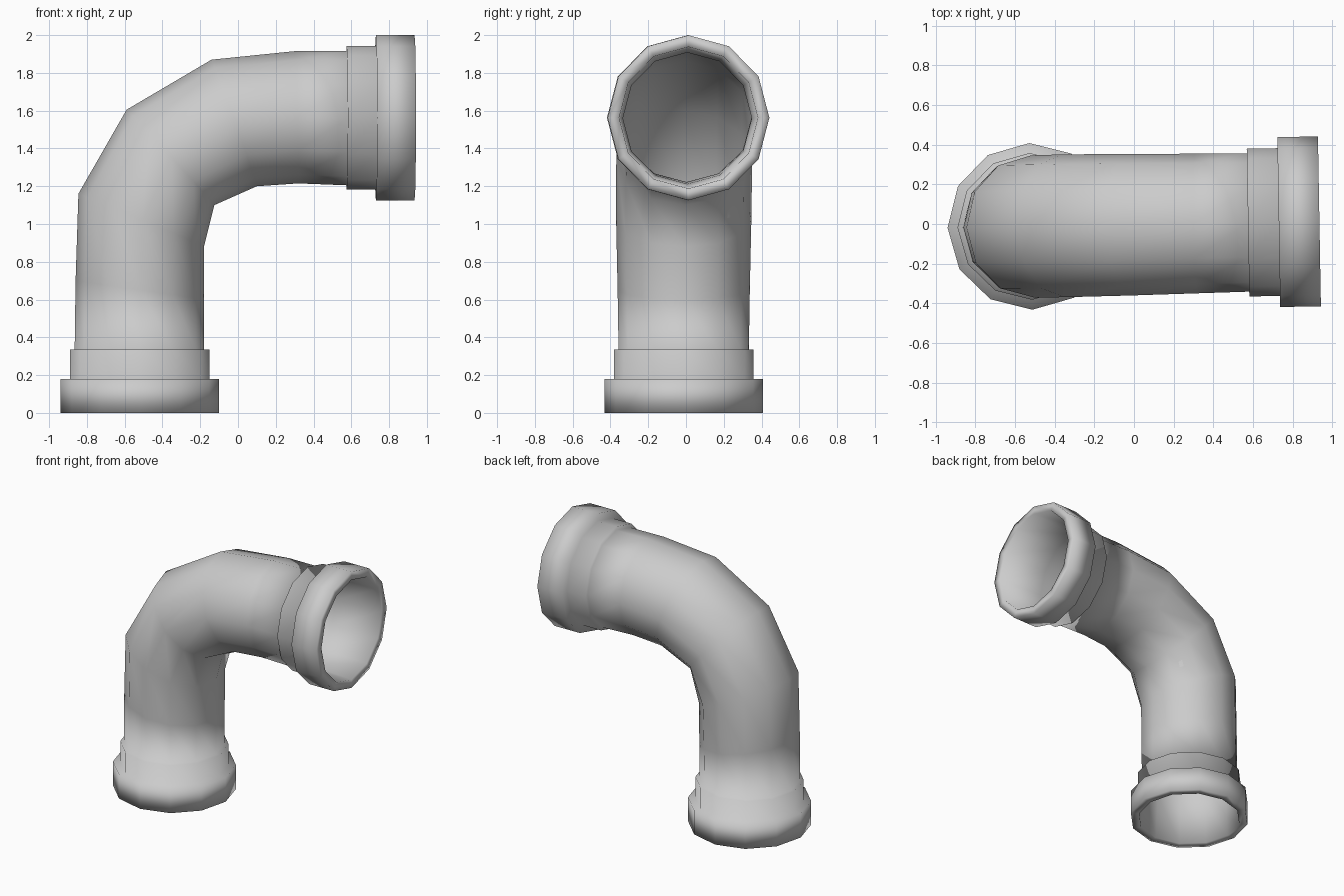
import bpy, bmesh, math
from mathutils import Vector, Matrix

cube = bpy.data.objects.get("Cube")
if cube:
    bpy.data.objects.remove(cube, do_unlink=True)

SIDES = 12
BASE_X, END_Z = -0.52, 1.5625      # axis of the upright leg and of the level leg

mat = bpy.data.materials.new("plain grey")
mat.use_nodes = True
grey = (0.6, 0.6, 0.6, 1)
mat.diffuse_color = grey
mat.node_tree.nodes["Principled BSDF"].inputs["Base Color"].default_value = grey


def section(outer, inner, half_width):
    """Cross-section between a point on the outer bend and one on the inner bend."""
    return Vector((outer[0], 0, outer[1])), Vector((inner[0], 0, inner[1])), half_width


def base_section(z, r):
    return section((BASE_X - r, z), (BASE_X + r, z), r)


def end_section(x, r):
    return section((x, END_Z + r), (x, END_Z - r), r * 0.98)


def shrink(s, f):
    mid = (s[0] + s[1]) / 2
    return mid.lerp(s[0], f), mid.lerp(s[1], f), s[2] * f


# Stepped collars, listed along the outside of the pipe
base_collar = [base_section(z, r) for z, r in
               ((0, 0.36), (0, 0.42), (0.18, 0.42), (0.18, 0.37), (0.335, 0.37))]
end_collar = [end_section(x, r) for x, r in
              ((0.575, 0.38), (0.73, 0.38), (0.73, 0.437), (0.935, 0.437), (0.935, 0.375))]

# Elbow sections from the base collar to the end collar
elbow = [
    section((-0.865, 0.335), (-0.18, 0.335), 0.345),
    section((-0.86, 0.7), (-0.18, 0.6), 0.35),
    section((-0.845, 1.16), (-0.18, 0.88), 0.358),
    section((-0.59, 1.605), (-0.125, 1.1), 0.36),
    section((-0.14, 1.87), (0.1, 1.2), 0.357),
    section((0.3, 1.915), (0.32, 1.215), 0.352),
    section((0.575, 1.915), (0.575, 1.205), 0.348),
]

# The bore returns inside the wall, so the loft closes on itself
bore = [shrink(s, 0.98) for s in reversed(elbow)]
loop = base_collar + elbow + end_collar + bore

bm = bmesh.new()
rings = []
for a, b, w in loop:
    mid, arm = (a + b) / 2, (a - b) / 2
    ring = []
    for i in range(SIDES):
        t = math.tau * i / SIDES
        ring.append(bm.verts.new(mid + arm * math.cos(t) + Vector((0, w * math.sin(t), 0))))
    rings.append(ring)
for k, ring in enumerate(rings):
    following = rings[(k + 1) % len(rings)]
    for i in range(SIDES):
        j = (i + 1) % SIDES
        bm.faces.new((ring[i], ring[j], following[j], following[i]))
bmesh.ops.recalc_face_normals(bm, faces=bm.faces)

# The whole pipe is turned very slightly about the vertical
bm.transform(Matrix.Translation((0, -0.003, 0)) @ Matrix.Rotation(math.radians(1), 4, "Z"))
for f in bm.faces:
    f.smooth = True

mesh = bpy.data.meshes.new("pipe_elbow")
bm.to_mesh(mesh)
bm.free()
mesh.materials.append(mat)
pipe = bpy.data.objects.new("pipe_elbow", mesh)
bpy.context.collection.objects.link(pipe)
